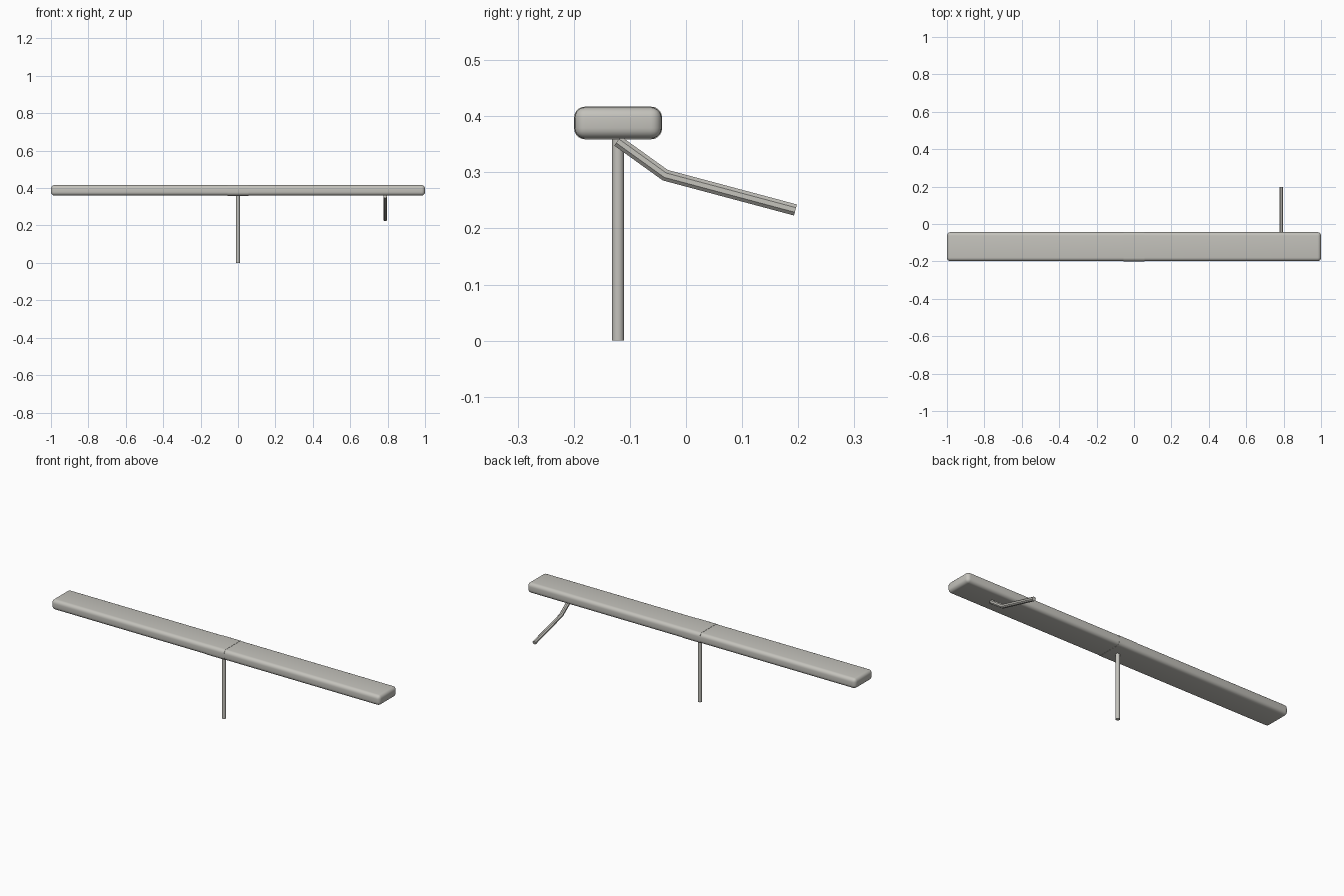
import bpy
import bmesh
from math import pi
from mathutils import Vector, Matrix

cube = bpy.data.objects.get("Cube")
if cube:
    bpy.data.objects.remove(cube)

grey = bpy.data.materials.new("warm_grey")
grey.use_nodes = True
colour = (0.55, 0.54, 0.50, 1)
grey.diffuse_color = colour
grey.node_tree.nodes["Principled BSDF"].inputs["Base Color"].default_value = colour


def finish(name, bm, angle):
    bmesh.ops.recalc_face_normals(bm, faces=bm.faces)
    mesh = bpy.data.meshes.new(name)
    bm.to_mesh(mesh)
    bm.free()
    mesh.materials.append(grey)
    obj = bpy.data.objects.new(name, mesh)
    bpy.context.collection.objects.link(obj)
    bpy.ops.object.select_all(action="DESELECT")
    obj.select_set(True)
    bpy.context.view_layer.objects.active = obj
    bpy.ops.object.shade_smooth_by_angle(angle=angle)


def rounded_box(name, centre, size, radius, round_ends):
    bm = bmesh.new()
    bmesh.ops.create_cube(bm, size=1, matrix=Matrix.Translation(centre) @ Matrix.Diagonal((*size, 1)))
    edges = [e for e in bm.edges
             if round_ends or abs(e.verts[0].co.x - e.verts[1].co.x) > 0.01]
    bmesh.ops.bevel(bm, geom=edges, offset=radius, segments=5, profile=0.5, affect="EDGES")
    finish(name, bm, 0.6)


def rod(name, points, radius, sides, angle):
    """Sweep a regular polygon along a path lying in the YZ plane."""
    bm = bmesh.new()
    pts = [Vector(p) for p in points]
    dirs = [(b - a).normalized() for a, b in zip(pts, pts[1:])]
    side = Vector((1, 0, 0))
    rings = []
    for i, p in enumerate(pts):
        before, after = dirs[max(i - 1, 0)], dirs[min(i, len(dirs) - 1)]
        tangent = (before + after).normalized()
        up = tangent.cross(side) / tangent.dot(after)
        ring = []
        for k in range(sides):
            c, s = Matrix.Rotation(2 * pi * (k + 0.5) / sides, 2) @ Vector((radius, 0))
            ring.append(bm.verts.new(p + side * c + up * s))
        rings.append(ring)
    for a, b in zip(rings, rings[1:]):
        for k in range(sides):
            n = (k + 1) % sides
            bm.faces.new((a[k], a[n], b[n], b[k]))
    bm.faces.new(rings[0])
    bm.faces.new(rings[-1])
    finish(name, bm, angle)


# Long rounded beam with a barely raised middle joint
rounded_box("beam", (0, -0.121, 0.388), (2, 0.155, 0.056), 0.019, True)
rounded_box("beam_joint", (0, -0.121, 0.388), (0.11, 0.157, 0.058), 0.019, False)
# Supporting post
rod("post", [(0, -0.121, 0), (0, -0.121, 0.37)], 0.0107, 16, 0.6)
# Bent handle under the left end
rod("handle", [(0.787, -0.122, 0.356), (0.787, -0.037, 0.295), (0.787, 0.195, 0.233)], 0.011, 8, 0.3)
